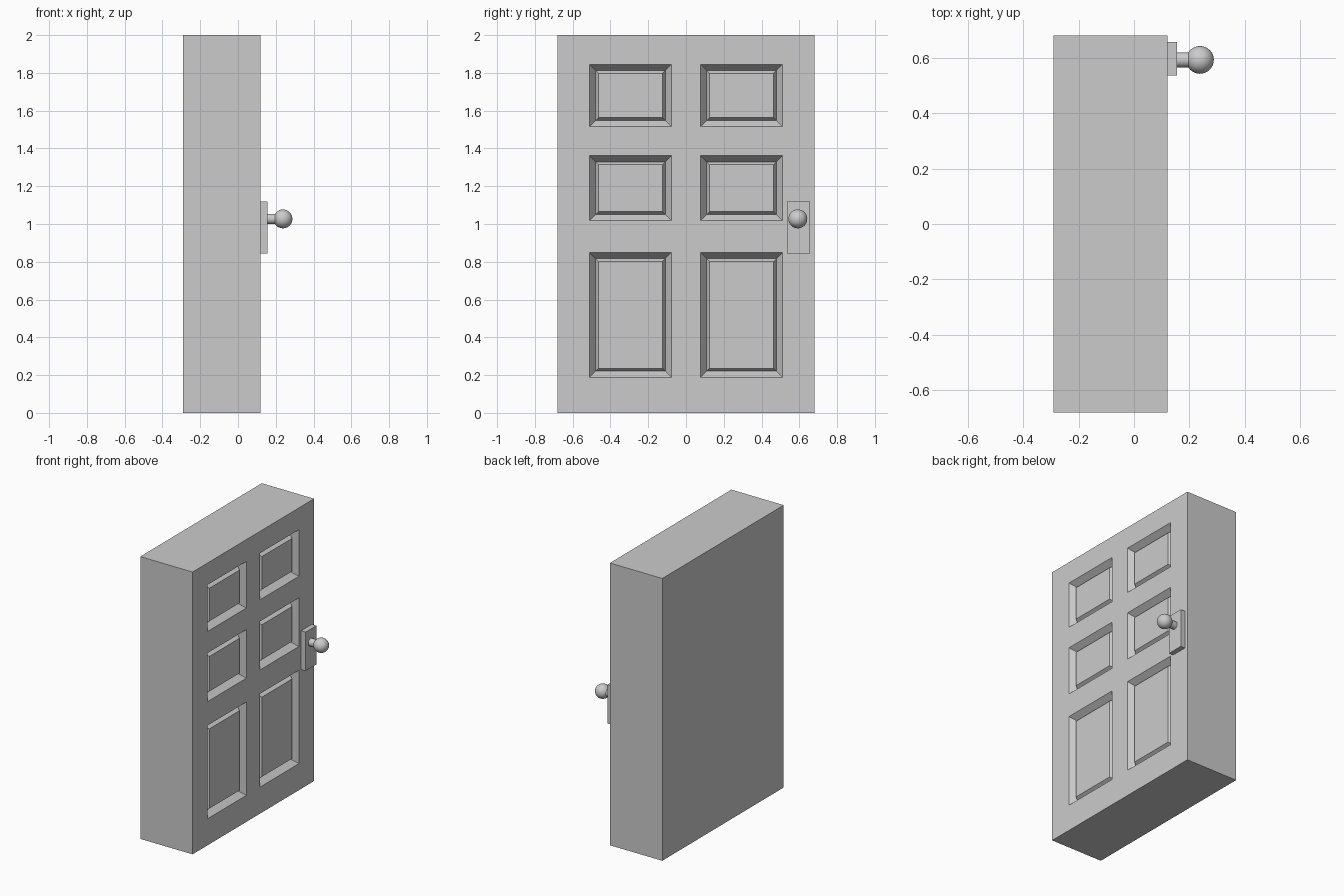
import bpy, bmesh
from mathutils import Matrix, Vector
from math import pi

if "Cube" in bpy.data.objects:
    bpy.data.objects.remove(bpy.data.objects["Cube"])

FRONT, BACK = 0.12, -0.29
YS = [-0.68, -0.511, -0.077, 0.077, 0.511, 0.68]
ZS = [0, 0.188, 0.849, 1.018, 1.362, 1.515, 1.845, 2.0]


def finish(name, bm):
    bmesh.ops.recalc_face_normals(bm, faces=bm.faces[:])
    me = bpy.data.meshes.new(name)
    bm.to_mesh(me)
    bm.free()
    ob = bpy.data.objects.new(name, me)
    bpy.context.collection.objects.link(ob)
    return ob


# door slab: gridded face, extruded back
bm = bmesh.new()
grid = [[bm.verts.new((FRONT, y, z)) for z in ZS] for y in YS]
panels = []
for i in range(len(YS) - 1):
    for j in range(len(ZS) - 1):
        f = bm.faces.new((grid[i][j], grid[i + 1][j], grid[i + 1][j + 1], grid[i][j + 1]))
        if i % 2 and j % 2:
            panels.append(f)
rim = [e for e in bm.edges if e.is_boundary]
ext = bmesh.ops.extrude_edge_only(bm, edges=rim)["geom"]
for v in ext:
    if isinstance(v, bmesh.types.BMVert):
        v.co.x = BACK
bmesh.ops.holes_fill(bm, edges=[e for e in bm.edges if e.is_boundary], sides=0)

# raised panels: sloped groove, then a bevel back up to the field
for width, depth in ((0.046, 0.045), (0.022, 0.02)):
    bmesh.ops.inset_individual(bm, faces=panels, thickness=width, depth=0)
    for f in panels:
        for v in f.verts:
            v.co.x = FRONT - depth
finish("door_slab", bm)

# lock plate
bm = bmesh.new()
bmesh.ops.create_cube(bm, size=1, matrix=Matrix.LocRotScale(
    Vector((0.1375, 0.596, 0.982)), None, Vector((0.035, 0.12, 0.275))))
finish("lock_plate", bm)

# knob stem and ball
for name in ("knob_stem", "knob_ball"):
    bm = bmesh.new()
    turn = Matrix.Rotation(pi / 2, 4, 'Y')
    if name == "knob_stem":
        bmesh.ops.create_cone(bm, cap_ends=True, segments=32, radius1=0.027, radius2=0.027,
                              depth=0.07, matrix=Matrix.Translation((0.18, 0.592, 1.027)) @ turn)
    else:
        bmesh.ops.create_uvsphere(bm, u_segments=32, v_segments=16, radius=0.05,
                                  matrix=Matrix.Translation((0.238, 0.592, 1.027)) @ turn)
    ob = finish(name, bm)
    bpy.ops.object.select_all(action='DESELECT')
    ob.select_set(True)
    bpy.context.view_layer.objects.active = ob
    bpy.ops.object.shade_smooth_by_angle()
